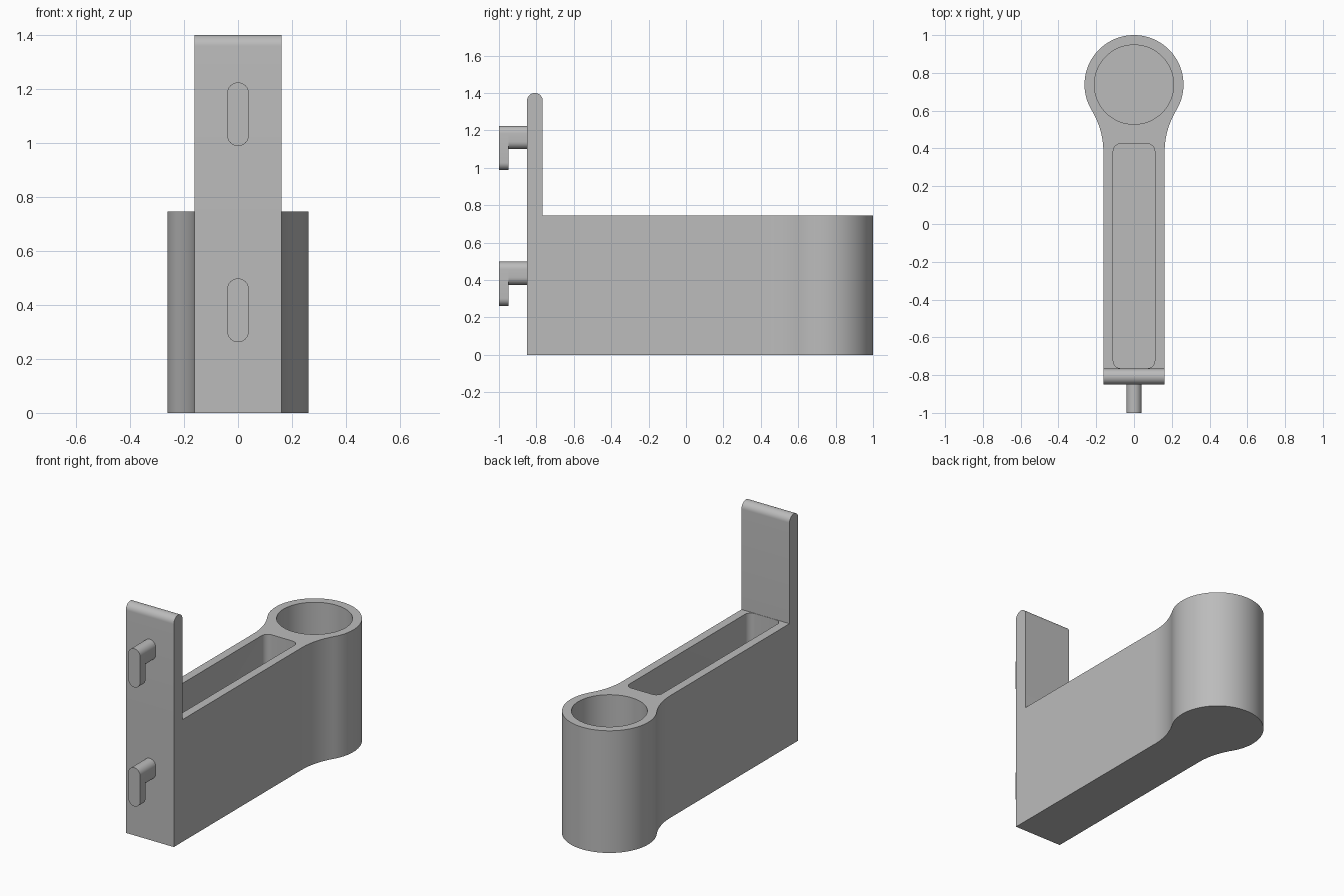
import bpy, bmesh, math
from mathutils import Vector

if "Cube" in bpy.data.objects:
    bpy.data.objects.remove(bpy.data.objects["Cube"])

grey = bpy.data.materials.new("plain_grey")
grey.diffuse_color = (0.5, 0.5, 0.5, 1)
grey.use_nodes = True
grey.node_tree.nodes["Principled BSDF"].inputs["Base Color"].default_value = grey.diffuse_color

HALF = 0.162                  # half width of arm and plate
FRONT, BACK = -0.85, -0.766   # mounting plate faces
TOP, HEIGHT = 0.745, 1.4
CY, R, BORE = 0.738, 0.262, 0.21
FLOOR = 0.05


def arc(cx, cy, r, a0, a1, n):
    """Points on an arc, angles in degrees."""
    return [(cx + r * math.cos(math.radians(a0 + (a1 - a0) * i / n)),
             cy + r * math.sin(math.radians(a0 + (a1 - a0) * i / n))) for i in range(n + 1)]


def prism(name, pts, place, depth):
    """Extrude a 2D outline; place maps (u, v) to 3D and depth is the extrusion vector."""
    bm = bmesh.new()
    face = bm.faces.new([bm.verts.new(place(u, v)) for u, v in pts])
    out = bmesh.ops.extrude_face_region(bm, geom=[face])
    verts = [g for g in out["geom"] if isinstance(g, bmesh.types.BMVert)]
    bmesh.ops.translate(bm, verts=verts, vec=Vector(depth))
    bmesh.ops.recalc_face_normals(bm, faces=bm.faces)
    mesh = bpy.data.meshes.new(name)
    bm.to_mesh(mesh)
    bm.free()
    mesh.materials.append(grey)
    ob = bpy.data.objects.new(name, mesh)
    bpy.context.collection.objects.link(ob)
    return ob


def combine(target, other, operation):
    """Apply a boolean and remove the second object."""
    mod = target.modifiers.new("combine", 'BOOLEAN')
    mod.operation, mod.object, mod.solver = operation, other, 'EXACT'
    bpy.context.view_layer.objects.active = target
    bpy.ops.object.modifier_apply(modifier=mod.name)
    bpy.data.objects.remove(other)


def smooth(ob):
    bpy.ops.object.select_all(action='DESELECT')
    ob.select_set(True)
    bpy.context.view_layer.objects.active = ob
    bpy.ops.object.shade_smooth_by_angle(angle=math.radians(30))


def stadium(z0, z1, r):
    """Upright slot outline in x and z."""
    return arc(0, z1 - r, r, 0, 180, 16) + arc(0, z0 + r, r, 180, 360, 16)


# Arm outline: straight sides flowing through concave fillets into the round end
fy = 0.38
fr = (HALF**2 + (CY - fy)**2 - R**2) / (2 * (R - HALF))
ang = math.degrees(math.atan2(CY - fy, HALF + fr))
right = arc(HALF + fr, fy, fr, 180, 180 - ang, 12)
cup = arc(0, CY, R, -ang, 180 + ang, 72)
left = [(-x, y) for x, y in reversed(right)]
outline = [(HALF, FRONT)] + right + cup[1:-1] + left + [(-HALF, FRONT)]
bracket = prism("bracket_body", outline, lambda x, y: (x, y, 0), (0, 0, TOP))

# Mounting plate with a rounded top edge
pr = (BACK - FRONT) / 2
profile = [(FRONT, 0), (BACK, 0)] + arc(FRONT + pr, HEIGHT - pr, pr, 0, 180, 20)
plate = prism("mounting_plate", profile, lambda y, z: (-HALF, y, z), (2 * HALF, 0, 0))
combine(bracket, plate, 'UNION')

# Round cup and long rounded pocket, both closed at the bottom
bore = prism("cup_cutter", arc(0, CY, BORE, 0, 360, 72)[:-1],
             lambda x, y: (x, y, FLOOR), (0, 0, TOP))
combine(bracket, bore, 'DIFFERENCE')
w, y0, y1, c = 0.11, BACK + 0.002, 0.425, 0.04
slot = (arc(w - c, y1 - c, c, 0, 90, 8) + arc(c - w, y1 - c, c, 90, 180, 8)
        + arc(c - w, y0 + c, c, 180, 270, 8) + arc(w - c, y0 + c, c, 270, 360, 8))
pocket = prism("pocket_cutter", slot, lambda x, y: (x, y, FLOOR), (0, 0, TOP))
combine(bracket, pocket, 'DIFFERENCE')
smooth(bracket)

# Two hooks on the front: a short arm and a downturned tip
for label, top in (("upper", 1.224), ("lower", 0.498)):
    place = lambda x, z: (x, -1.0, z)
    tip = prism(label + "_hook", stadium(top - 0.236, top, 0.04), place, (0, 0.052, 0))
    arm = prism(label + "_hook_arm", stadium(top - 0.124, top, 0.04),
                lambda x, z: (x, -0.948, z), (0, FRONT + 0.948, 0))
    smooth(tip)
    smooth(arm)
